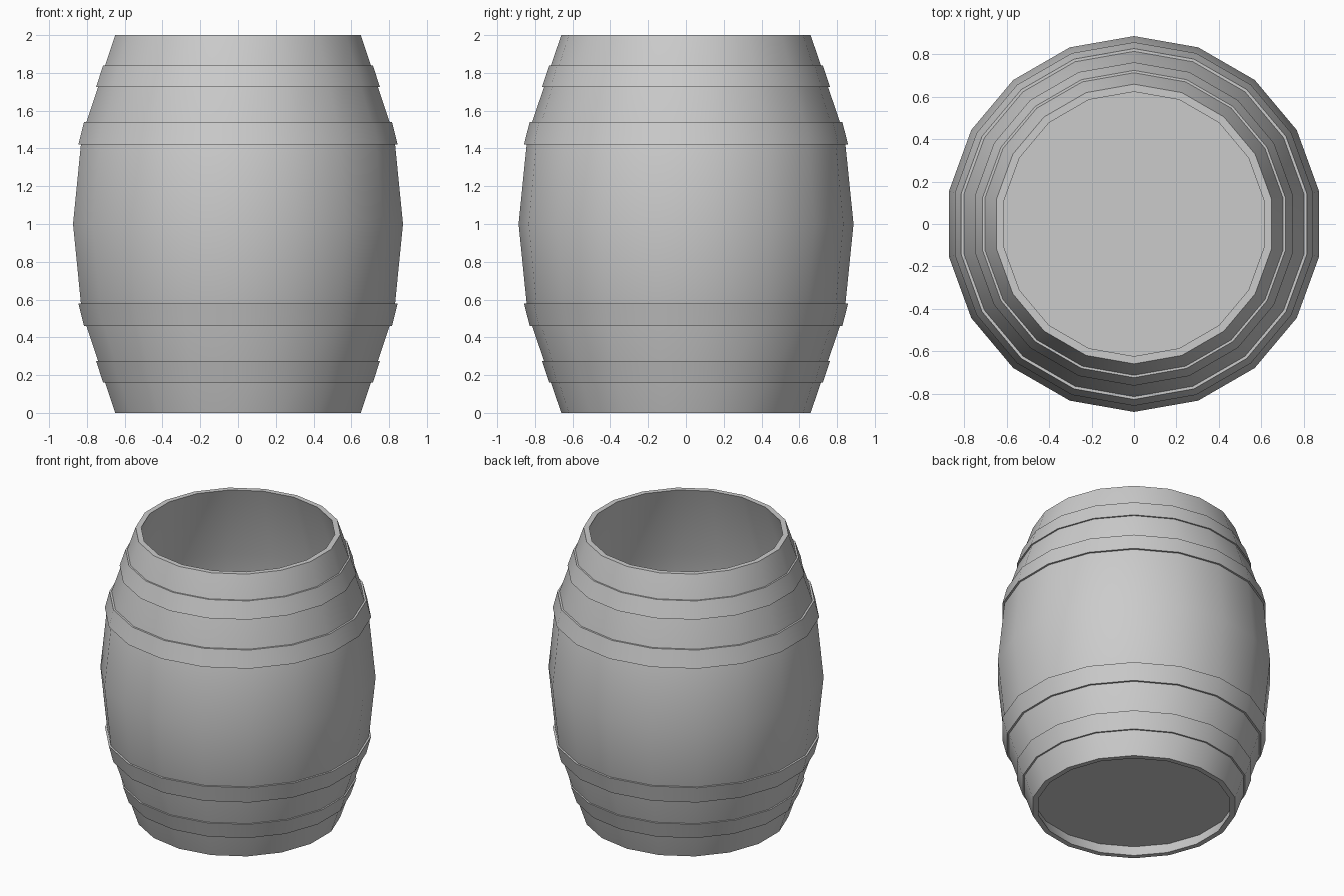
import bpy, bmesh, math

if "Cube" in bpy.data.objects:
    bpy.data.objects.remove(bpy.data.objects["Cube"])

SIDES = 18


def lathe(name, profile):
    """Spin a closed (radius, z) profile around z; a corner points to +y."""
    bm = bmesh.new()
    rings = []
    for i in range(SIDES):
        a = math.pi / 2 + 2 * math.pi * i / SIDES
        rings.append([bm.verts.new((r * math.cos(a), r * math.sin(a), z)) for r, z in profile])
    n = len(profile)
    for i in range(SIDES):
        a, b = rings[i], rings[(i + 1) % SIDES]
        for j in range(n):
            k = (j + 1) % n
            bm.faces.new((a[j], b[j], b[k], a[k]))
    finish(name, bm)


def finish(name, bm):
    bmesh.ops.recalc_face_normals(bm, faces=bm.faces)
    mesh = bpy.data.meshes.new(name)
    bm.to_mesh(mesh)
    bm.free()
    ob = bpy.data.objects.new(name, mesh)
    bpy.context.collection.objects.link(ob)
    bpy.ops.object.select_all(action='DESELECT')
    ob.select_set(True)
    bpy.context.view_layer.objects.active = ob
    bpy.ops.object.shade_smooth_by_angle(angle=math.radians(30))


# Open bulging shell: outer wall up, inner wall back down
outer = [(0.66, 0), (0.84, 0.535), (0.887, 1), (0.84, 1.465), (0.66, 2)]
inner = [(r - 0.036, z) for r, z in reversed(outer)]
lathe("barrel_wall", outer + inner)

# Hoops, mirrored about mid height: (z narrow, r narrow, z wide, r wide)
hoops = {"end_hoop": (0.16, 0.725, 0.275, 0.763),
         "belly_hoop": (0.46, 0.828, 0.578, 0.858)}
for label, (z0, r0, z1, r1) in hoops.items():
    section = [(r0, z0), (r1, z1), (r1 - 0.025, z1), (r0 - 0.025, z0)]
    lathe("lower_" + label, section)
    lathe("upper_" + label, [(r, 2 - z) for r, z in section])

# Recessed floor board
bm = bmesh.new()
loops = []
for z in (0.08, 0.11):
    r = 0.628 + z * 0.336
    loops.append([bm.verts.new((r * math.sin(2 * math.pi * i / SIDES),
                                r * math.cos(2 * math.pi * i / SIDES), z)) for i in range(SIDES)])
    bm.faces.new(loops[-1])
for i in range(SIDES):
    k = (i + 1) % SIDES
    bm.faces.new((loops[0][i], loops[0][k], loops[1][k], loops[1][i]))
finish("barrel_floor", bm)
